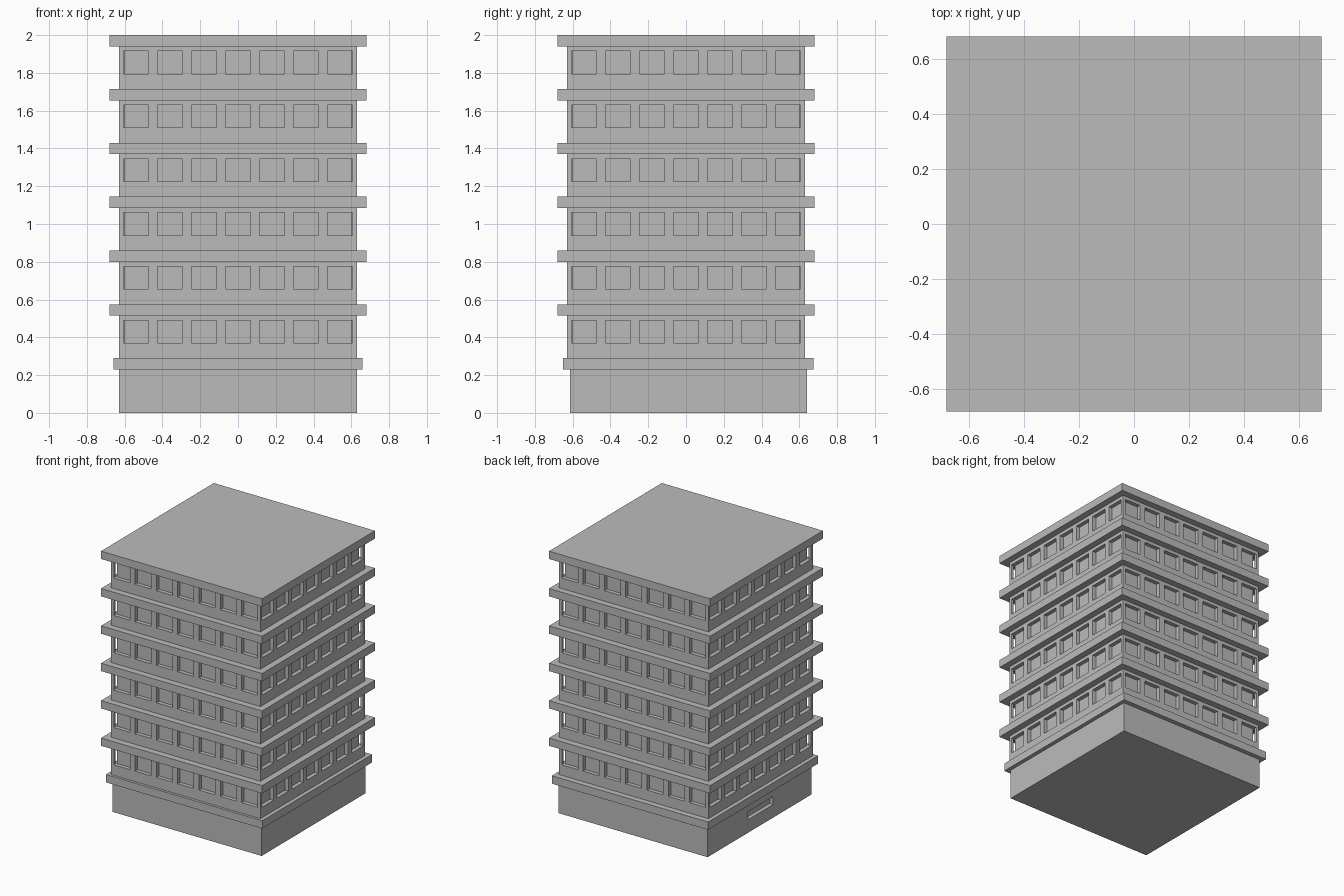
import bpy
import bmesh

if "Cube" in bpy.data.objects:
    bpy.data.objects.remove(bpy.data.objects["Cube"])

# One flat concrete grey for the whole building
grey = bpy.data.materials.new("concrete_grey")
grey.diffuse_color = (0.5, 0.5, 0.5, 1)
grey.use_nodes = True
grey.node_tree.nodes["Principled BSDF"].inputs["Base Color"].default_value = grey.diffuse_color

FLOORS, STEP = 6, 0.285
HALF, DEPTH = 0.63, 0.03


def boxes(name, specs):
    """One object made of boxes given as (x0, x1, y0, y1, z0, z1)."""
    bm = bmesh.new()
    for x0, x1, y0, y1, z0, z1 in specs:
        verts = bmesh.ops.create_cube(bm, size=1)["verts"]
        for v in verts:
            v.co.x = x1 if v.co.x > 0 else x0
            v.co.y = y1 if v.co.y > 0 else y0
            v.co.z = z1 if v.co.z > 0 else z0
    mesh = bpy.data.meshes.new(name)
    bm.to_mesh(mesh)
    bm.free()
    mesh.materials.append(grey)
    obj = bpy.data.objects.new(name, mesh)
    bpy.context.collection.objects.link(obj)
    return obj


def cut(obj, specs):
    """Subtract a set of separate boxes from an object."""
    cutter = boxes("cutter", specs)
    cutter.hide_render = True
    mod = obj.modifiers.new("cut", "BOOLEAN")
    mod.operation = "DIFFERENCE"
    mod.solver = "EXACT"
    mod.object = cutter
    bpy.context.view_layer.objects.active = obj
    bpy.ops.object.modifier_apply(modifier=mod.name)
    bpy.data.objects.remove(cutter)


# Ground floor with a narrow slot in its left wall
base = boxes("ground_floor", [(-HALF, HALF, -0.615, 0.64, 0, 0.23)])
cut(base, [(-0.7, -HALF + DEPTH, -0.15, 0.15, 0.10, 0.16)])

# Ledge above the ground floor
boxes("ground_floor_ledge", [(-0.66, 0.66, -0.65, 0.675, 0.23, 0.29)])

# Tower body with rows of recessed windows on all four sides
body = boxes("tower_body", [(-HALF, HALF, -HALF, HALF, 0.29, 1.95)])
front_back, left_right = [], []
for floor in range(FLOORS):
    z0 = 0.37 + floor * STEP
    z1 = z0 + 0.12
    for i in range(-3, 4):
        a, b = i * 0.18 - 0.0675, i * 0.18 + 0.0675
        for lo, hi in ((-0.7, DEPTH - HALF), (HALF - DEPTH, 0.7)):
            front_back.append((a, b, lo, hi, z0, z1))
            left_right.append((lo, hi, a, b, z0, z1))
cut(body, front_back)
cut(body, left_right)

# Overhanging floor slabs, the highest one being the roof
for floor in range(FLOORS):
    top = 0.575 + floor * STEP
    name = "roof_slab" if floor == FLOORS - 1 else f"floor_slab_{floor + 1}"
    boxes(name, [(-0.68, 0.68, -0.68, 0.68, top - 0.06, top)])
